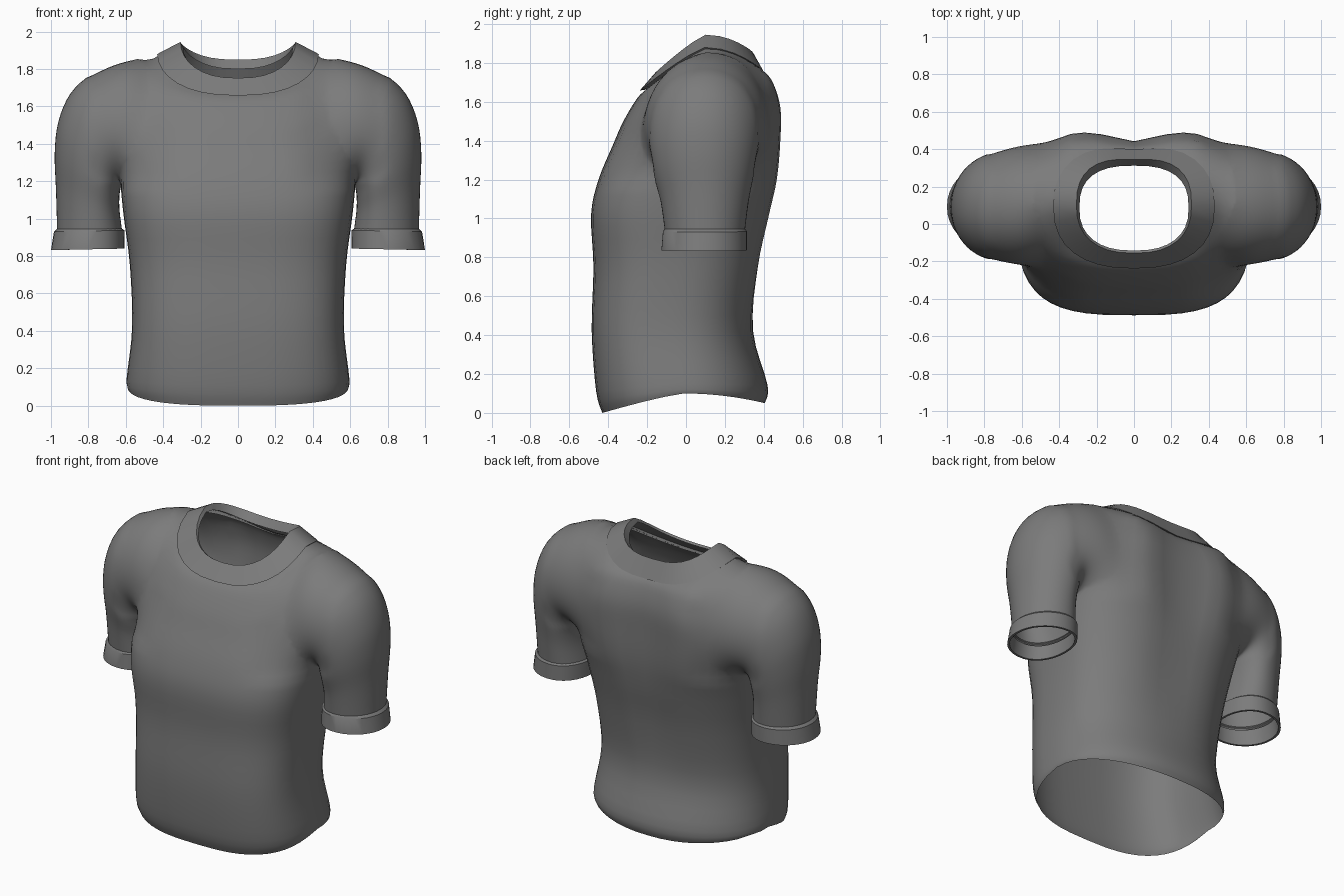
import bpy, bmesh, math
from mathutils import Vector

if "Cube" in bpy.data.objects:
    bpy.data.objects.remove(bpy.data.objects["Cube"])

SEG = 48
grey = bpy.data.materials.new("grey_fabric")
grey.diffuse_color = (0.2, 0.2, 0.2, 1)
grey.use_nodes = True
grey.node_tree.nodes["Principled BSDF"].inputs["Base Color"].default_value = grey.diffuse_color


def spline(rows, k):
    """Smoothly interpolate a list of parameter rows (Catmull-Rom)."""
    out = []
    for i in range(len(rows) - 1):
        a, b, c, d = (rows[max(i - 1, 0)], rows[i], rows[i + 1],
                      rows[min(i + 2, len(rows) - 1)])
        for j in range(k):
            t = j / k
            out.append([0.5 * (2 * q + (r - p) * t + (2 * p - 5 * q + 4 * r - s) * t * t
                               + (3 * q - p - 3 * r + s) * t ** 3)
                        for p, q, r, s in zip(a, b, c, d)])
    return out + [list(rows[-1])]


def unit(i, nf, nb):
    a = 2 * math.pi * i / SEG
    c, s = math.cos(a), math.sin(a)
    n = nf if s < 0 else nb
    return (math.copysign(abs(c) ** (2 / n), c), math.copysign(abs(s) ** (2 / n), s))


def body_ring(row):
    """Half width, front y, back y, z front/side/back, front and back exponent, back groove."""
    w, yf, yb, zf, zs, zb, nf, nb, groove = row
    pts = []
    for i in range(SEG):
        u, v = unit(i, nf, nb)
        x, y = w * u, (yf + yb) / 2 + (yb - yf) / 2 * v
        if v < 0:
            z = zs + (zf - zs) * abs(v) ** 1.2
        else:
            z = zs + (zb - zs) * v * v
            y -= groove * math.exp(-(x / 0.17) ** 2) * v
        pts.append(Vector((x, y, z)))
    return pts


def arm_ring(row, side):
    """Egg-shaped ring round the arm: outer x,z, inner x,z, front y, back y."""
    xo, zo, xi, zi, yf, yb = row
    pts = []
    for i in range(SEG):
        u, v = unit(i, 2.1, 2.1)
        pts.append(Vector((side * ((xo + xi) / 2 + (xo - xi) / 2 * u),
                           (yf + yb) / 2 + (yb - yf) / 2 * v * (1 - 0.1 * u),
                           (zo + zi) / 2 + (zo - zi) / 2 * u)))
    return pts


def loft(bm, rings, caps=False):
    """Skin the rings; fan caps return their centre points."""
    vr = [[bm.verts.new(p) for p in r] for r in rings]
    for a, b in zip(vr, vr[1:]):
        for i in range(SEG):
            j = (i + 1) % SEG
            bm.faces.new((a[i], a[j], b[j], b[i]))
    centres = []
    if caps:
        for r in (vr[0], vr[-1]):
            c = sum((v.co for v in r), Vector()) / SEG
            centres.append(c)
            m = bm.verts.new(c)
            for i in range(SEG):
                bm.faces.new((r[i], r[(i + 1) % SEG], m))
    return centres


def finish(bm, name, angle=None):
    bmesh.ops.recalc_face_normals(bm, faces=bm.faces[:])
    me = bpy.data.meshes.new(name)
    bm.to_mesh(me)
    bm.free()
    me.materials.append(grey)
    ob = bpy.data.objects.new(name, me)
    bpy.context.collection.objects.link(ob)
    if angle:
        bpy.ops.object.select_all(action='DESELECT')
        ob.select_set(True)
        bpy.context.view_layer.objects.active = ob
        bpy.ops.object.shade_smooth_by_angle(angle=math.radians(angle))
    return ob


# Trunk, from hem to neckline
trunk_rows = [
    (0.590, -0.430, 0.405, 0.00, 0.10, 0.05, 2.8, 2.2, 0.0),
    (0.595, -0.462, 0.420, 0.11, 0.15, 0.14, 2.9, 2.2, 0.0),
    (0.566, -0.485, 0.345, 0.42, 0.42, 0.42, 3.0, 2.4, 0.0),
    (0.578, -0.476, 0.385, 0.75, 0.75, 0.75, 3.0, 2.5, 0.02),
    (0.612, -0.488, 0.445, 1.02, 1.02, 1.02, 3.1, 2.6, 0.03),
    (0.628, -0.450, 0.485, 1.20, 1.20, 1.20, 3.0, 2.8, 0.05),
    (0.630, -0.375, 0.500, 1.38, 1.40, 1.40, 2.8, 3.1, 0.06),
    (0.600, -0.322, 0.500, 1.50, 1.60, 1.57, 2.7, 3.2, 0.06),
    (0.550, -0.250, 0.460, 1.62, 1.845, 1.70, 2.5, 2.9, 0.05),
    (0.420, -0.200, 0.405, 1.665, 1.875, 1.75, 2.4, 2.5, 0.03),
]
bm = bmesh.new()
openings = loft(bm, [body_ring(r) for r in spline(trunk_rows, 4)], True)
shirt = finish(bm, "shirt_body")

# Sleeves, from inside the shoulder to the cuff
sleeve_rows = [
    (0.42, 1.60, 0.42, 1.20, -0.10, 0.33),
    (0.50, 1.84, 0.46, 1.14, -0.20, 0.43),
    (0.63, 1.845, 0.55, 1.17, -0.228, 0.43),
    (0.78, 1.775, 0.605, 1.19, -0.212, 0.405),
    (0.895, 1.67, 0.622, 1.18, -0.195, 0.382),
    (0.960, 1.52, 0.632, 1.14, -0.178, 0.362),
    (0.980, 1.35, 0.635, 1.09, -0.158, 0.342),
    (0.973, 1.15, 0.632, 1.03, -0.128, 0.32),
    (0.967, 0.94, 0.620, 0.94, -0.108, 0.302),
]
bm = bmesh.new()
for side in (1, -1):
    openings.append(loft(bm, [arm_ring(r, side) for r in spline(sleeve_rows, 4)], True)[1])
sleeves = finish(bm, "sleeve_helper")
sleeves.hide_render = True

# Join sleeves and trunk into one hollow skin
mod = shirt.modifiers.new("join", 'BOOLEAN')
mod.operation = 'UNION'
mod.solver = 'EXACT'
mod.object = sleeves
dg = bpy.context.evaluated_depsgraph_get()
joined = bpy.data.meshes.new_from_object(shirt.evaluated_get(dg))
bm = bmesh.new()
bm.from_mesh(joined)
for ob in (shirt, sleeves):
    bpy.data.objects.remove(ob)
# Open the hem, neck and sleeve ends
ends = [v for v in bm.verts if any((v.co - c).length < 1e-3 for c in openings)]
bmesh.ops.delete(bm, geom=ends, context='VERTS')
bmesh.ops.triangulate(bm, faces=[f for f in bm.faces if len(f.verts) > 4])
bmesh.ops.remove_doubles(bm, verts=bm.verts[:], dist=0.006)
# Soften the armhole seam
soft = [v for v in bm.verts if not v.is_boundary and 0.36 < abs(v.co.x) < 0.78
        and v.co.z > 1.2]
for _ in range(14):
    bmesh.ops.smooth_vert(bm, verts=soft, factor=0.5, use_axis_x=True,
                          use_axis_y=True, use_axis_z=True)
for f in bm.faces:
    f.material_index = 0
finish(bm, "shirt_body", 80)

# Collar band, standing slightly proud of the shirt
SEG = 32
collar_rows = [
    (0.410, -0.190, 0.390, 1.665, 1.855, 1.745, 2.4, 2.4, 0.03),
    (0.432, -0.238, 0.430, 1.658, 1.880, 1.735, 2.4, 2.4, 0.03),
    (0.308, -0.156, 0.358, 1.752, 1.945, 1.850, 2.4, 2.6, 0.012),
    (0.292, -0.142, 0.312, 1.742, 1.915, 1.800, 2.4, 2.6, 0.0),
]
bm = bmesh.new()
loft(bm, [body_ring(r) for r in collar_rows])
finish(bm, "collar", 35)

# Sleeve cuffs
cuff_rows = [
    (0.962, 0.950, 0.625, 0.950, -0.105, 0.300),
    (0.984, 0.930, 0.608, 0.938, -0.118, 0.312),
    (1.000, 0.832, 0.606, 0.840, -0.126, 0.312),
    (0.985, 0.832, 0.620, 0.840, -0.112, 0.298),
    (0.967, 0.930, 0.622, 0.930, -0.106, 0.300),
]
for side, label in ((1, "left"), (-1, "right")):
    bm = bmesh.new()
    loft(bm, [arm_ring(r, side) for r in cuff_rows])
    finish(bm, label + "_cuff", 35)
